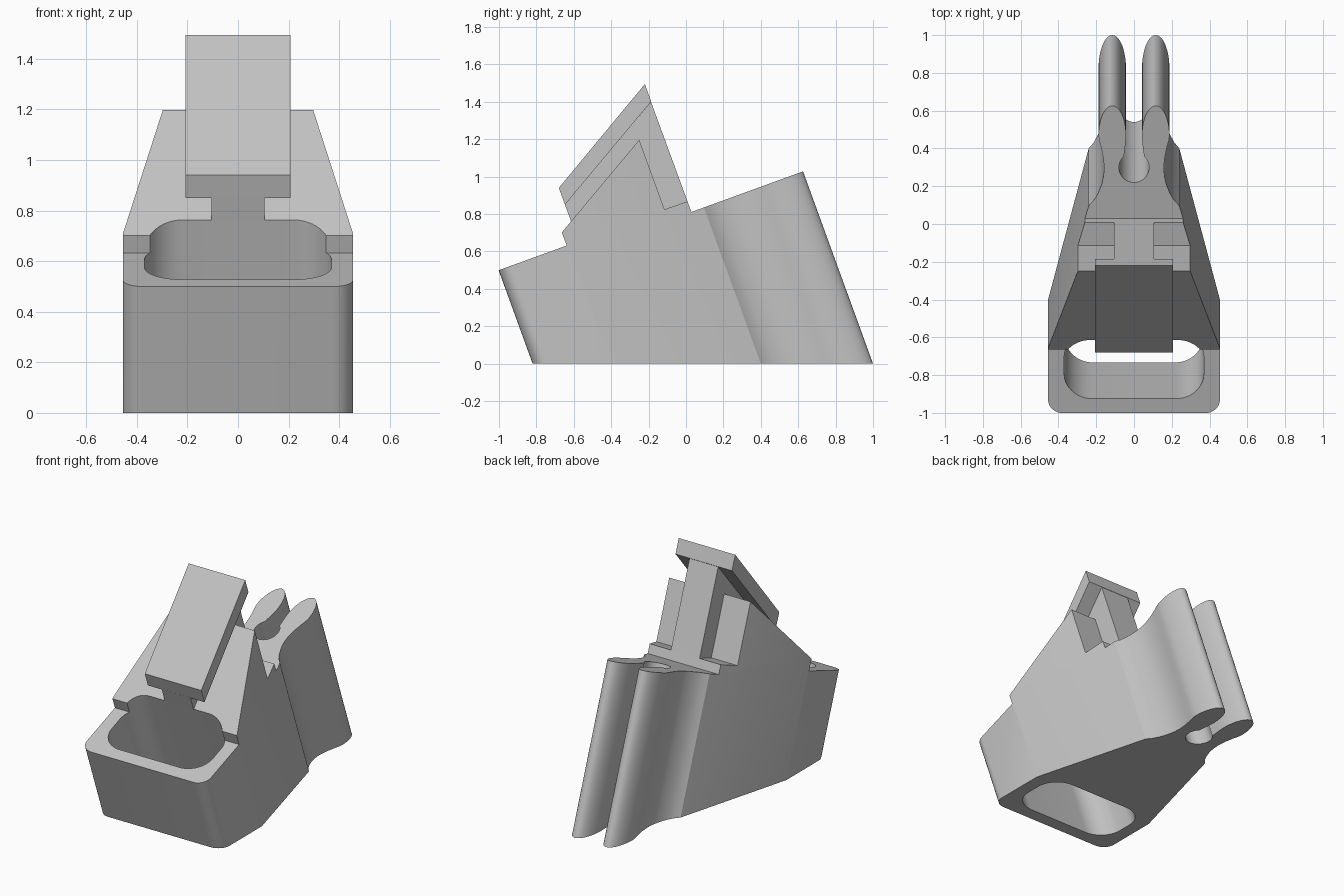
import bpy, bmesh
from math import sin, cos, radians, pi

cube = bpy.data.objects.get("Cube")
if cube:
    bpy.data.objects.remove(cube, do_unlink=True)

LEAN = 0.364  # everything leans forward by 20 degrees

grey = bpy.data.materials.new("plain grey")
grey.use_nodes = True
COLOUR = (0.55, 0.55, 0.55, 1)
grey.diffuse_color = COLOUR
grey.node_tree.nodes["Principled BSDF"].inputs["Base Color"].default_value = COLOUR


def prism(name, start, end):
    """Solid between two matching rings of points."""
    bm = bmesh.new()
    a = [bm.verts.new(p) for p in start]
    b = [bm.verts.new(p) for p in end]
    bm.faces.new(a)
    bm.faces.new(b)
    for i in range(len(a)):
        j = (i + 1) % len(a)
        bm.faces.new((a[i], a[j], b[j], b[i]))
    bmesh.ops.recalc_face_normals(bm, faces=bm.faces)
    mesh = bpy.data.meshes.new(name)
    bm.to_mesh(mesh)
    bm.free()
    mesh.materials.append(grey)
    obj = bpy.data.objects.new(name, mesh)
    bpy.context.collection.objects.link(obj)
    return obj


def leaning(name, outline, z0, z1):
    """Floor outline extruded along the leaning axis."""
    return prism(name, *[[(x, y - LEAN * z, z) for x, y in outline] for z in (z0, z1)])


def slab(name, profile, half):
    """Side profile (y, z) extruded across x."""
    return prism(name, *[[(x, y, z) for y, z in profile] for x in (-half, half)])


def arc(cx, cy, rx, ry, a0, a1, n=12):
    angles = [radians(a0 + (a1 - a0) * i / n) for i in range(n + 1)]
    return [(cx + rx * cos(a), cy + ry * sin(a)) for a in angles]


def mirrored(half):
    return half + [(-x, y) for x, y in reversed(half) if x > 0.001]


def activate(obj):
    bpy.ops.object.select_all(action='DESELECT')
    obj.select_set(True)
    bpy.context.view_layer.objects.active = obj


def boolean(obj, cutter, operation):
    mod = obj.modifiers.new("cut", 'BOOLEAN')
    mod.operation, mod.solver, mod.object = operation, 'EXACT', cutter
    activate(obj)
    bpy.ops.object.modifier_apply(modifier=mod.name)
    bpy.data.objects.remove(cutter, do_unlink=True)


# Body outline: rounded front, tapering sides, waist, two prongs and a keyhole
half = arc(0.375, -0.74, 0.08, 0.08, -90, 0, 8)
half += [(0.455, -0.40), (0.24, 0.40), (0.213, 0.432), (0.19, 0.475), (0.171, 0.53),
         (0.161, 0.58), (0.158, 0.63), (0.163, 0.69), (0.174, 0.75), (0.184, 0.79)]
half += arc(0.115, 0.82, 0.073, 0.18, 0, 180, 20)
half += [(0.045, 0.77)]
half += arc(0, 0.63, 0.08, 0.09, 48, -90, 14)
body = leaning("body", mirrored(half), 0, 1.5)

# Side silhouette: front step, sloped face, shoulders, pocket floor, rear deck
silhouette = [(-1.3, -0.1), (-1.3, 0.391), (-0.638, 0.632), (-0.664, 0.702),
              (-0.25, 1.197), (-0.115, 0.825), (0.008, 0.868), (0.029, 0.811),
              (1.3, 1.274), (1.3, -0.1)]
boolean(body, slab("silhouette_cutter", silhouette, 1), 'INTERSECT')

# Rounded well running through the front
well = arc(0.22, -0.583, 0.15, 0.15, -90, 0, 12) + arc(0.22, -0.485, 0.15, 0.15, 0, 90, 12)
boolean(body, leaning("well_cutter", mirrored(well), -0.2, 1.5), 'DIFFERENCE')

# T-shaped rail: narrow web and wide cap along the slope
web = slab("rail_web", [(-0.612, 0.755), (-0.648, 0.852), (-0.187, 1.4),
                        (0.008, 0.868), (0.018, 0.84), (-0.3, 0.75)], 0.105)
cap = slab("rail_cap", [(-0.68, 0.94), (-0.22, 1.495), (-0.186, 1.402), (-0.647, 0.85)], 0.207)

for obj in (body, web, cap):
    activate(obj)
    bpy.ops.object.shade_smooth_by_angle(angle=radians(25))
